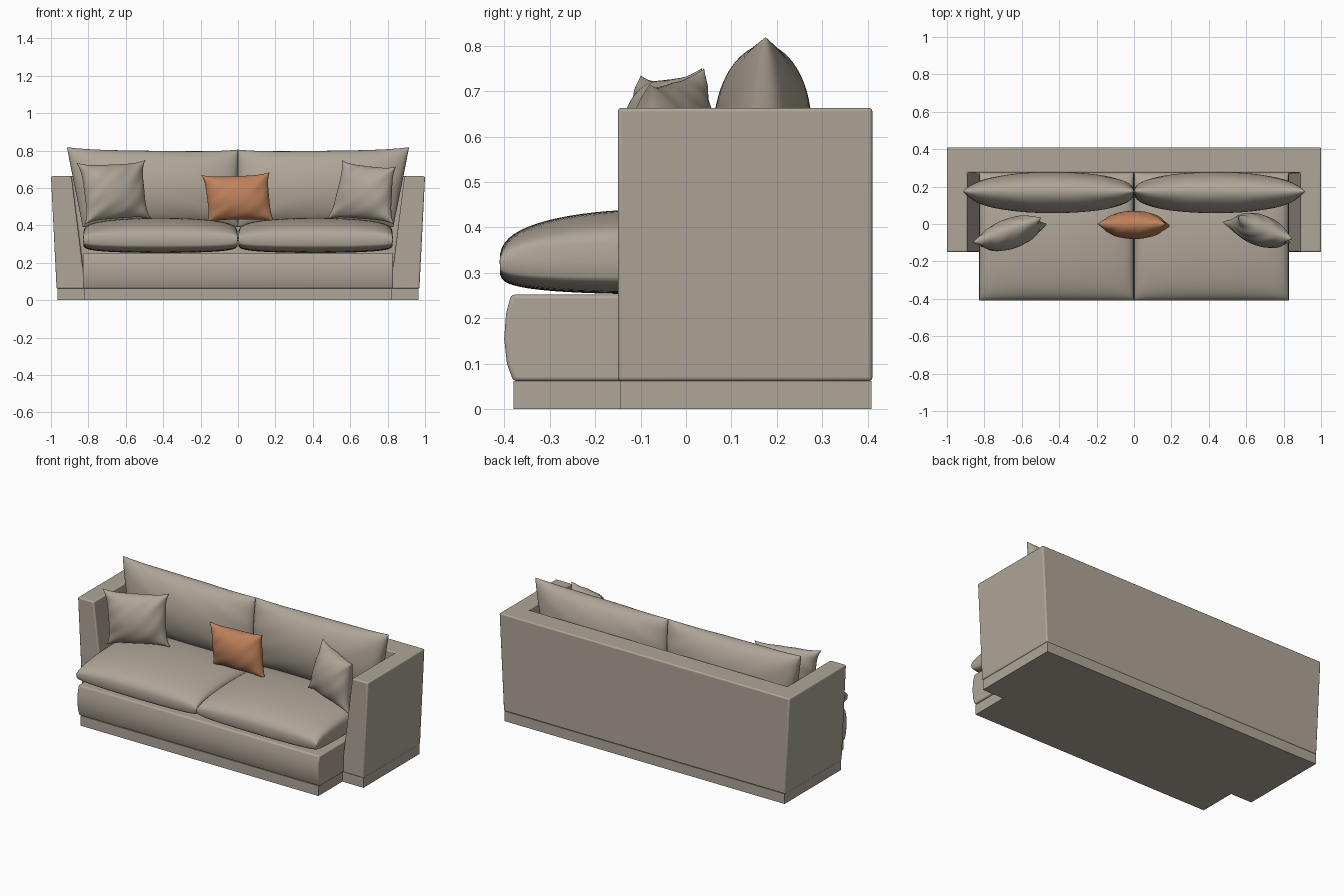
import bpy, bmesh, math
from mathutils import Vector

if "Cube" in bpy.data.objects:
    bpy.data.objects.remove(bpy.data.objects["Cube"])


def material(name, rgb):
    m = bpy.data.materials.new(name)
    m.diffuse_color = (*rgb, 1)
    m.use_nodes = True
    m.node_tree.nodes["Principled BSDF"].inputs["Base Color"].default_value = m.diffuse_color
    return m


FABRIC = material("taupe fabric", (0.43, 0.38, 0.315))
ORANGE = material("burnt orange fabric", (0.52, 0.22, 0.105))


def finish(bm, name, mat, bevel=0.0, mirror=False, angle=40):
    bmesh.ops.remove_doubles(bm, verts=bm.verts, dist=1e-5)
    bmesh.ops.recalc_face_normals(bm, faces=bm.faces)
    me = bpy.data.meshes.new(name)
    bm.to_mesh(me)
    bm.free()
    me.materials.append(mat)
    ob = bpy.data.objects.new(name, me)
    bpy.context.collection.objects.link(ob)
    if bevel:
        b = ob.modifiers.new("bevel", 'BEVEL')
        b.width, b.segments, b.limit_method = bevel, 3, 'ANGLE'
        b.angle_limit = math.radians(40)
    if mirror:
        ob.modifiers.new("mirror", 'MIRROR').use_mirror_merge = False
    bpy.ops.object.select_all(action='DESELECT')
    ob.select_set(True)
    bpy.context.view_layer.objects.active = ob
    bpy.ops.object.shade_smooth_by_angle(angle=math.radians(angle))
    return ob


def loft(name, lower, upper, mat, bevel=0.0):
    """Prism between two matching outlines of 3D points."""
    bm = bmesh.new()
    a = [bm.verts.new(p) for p in lower]
    b = [bm.verts.new(p) for p in upper]
    n = len(a)
    bm.faces.new(a[::-1])
    bm.faces.new(b)
    for i in range(n):
        j = (i + 1) % n
        bm.faces.new((a[i], a[j], b[j], b[i]))
    return finish(bm, name, mat, bevel)


def pillow(name, corners, front, back, mat, exps=(0.5, 0.5), back_exp=None,
           pinch=(0, 0), crease=0.0, mirror=False, n=36):
    """Stuffed cushion on four corners (bl, br, tr, tl), swollen to both sides."""
    bl, br, tr, tl = map(Vector, corners)
    normal = (br - bl).cross(tl - bl).normalized()
    bm = bmesh.new()
    for depth, (eu, ev) in ((front, exps), (-back, back_exp or exps)):
        rows = []
        for j in range(n + 1):
            row = []
            for i in range(n + 1):
                u = math.sin(math.pi * (i / n - 0.5))
                v = math.sin(math.pi * (j / n - 0.5))
                pu = u * (1 - pinch[0] * (1 - v ** 4))
                pv = v * (1 - pinch[1] * (1 - u ** 4))
                s, t = (pu + 1) / 2, (pv + 1) / 2
                p = (bl * (1 - s) + br * s) * (1 - t) + (tl * (1 - s) + tr * s) * t
                h = max(0, 1 - u * u) ** eu * max(0, 1 - v * v) ** ev
                # soft folds running in from the corners
                h *= 1 + crease * math.sin(9 * (u - v) + 2 * u * v) * (u * u + v * v) / 2
                row.append(bm.verts.new(p + normal * depth * h))
            rows.append(row)
        for j in range(n):
            for i in range(n):
                bm.faces.new((rows[j][i], rows[j][i + 1], rows[j + 1][i + 1], rows[j + 1][i]))
    return finish(bm, name, mat, mirror=mirror, angle=70)


# T-shaped plinth
plan = [(-0.82, -0.38), (0.82, -0.38), (0.82, -0.145), (0.965, -0.145),
        (0.965, 0.408), (-0.965, 0.408), (-0.965, -0.145), (-0.82, -0.145)]
loft("plinth", [(x, y, 0) for x, y in plan], [(x, y, 0.062) for x, y in plan], FABRIC)


# One-piece back and flared arms
def shell(outer, inner, z):
    return [(x, y, z) for x, y in (
        (-outer, -0.15), (-inner, -0.15), (-inner, 0.275), (inner, 0.275),
        (inner, -0.15), (outer, -0.15), (outer, 0.41), (-outer, 0.41))]


loft("arms_and_back", shell(0.97, 0.815, 0.062), shell(1.0, 0.89, 0.663), FABRIC, 0.008)

# Upholstered seat base with a bowed front
prof = [(-0.38, 0.062), (-0.394, 0.10), (-0.40, 0.155), (-0.396, 0.21),
        (-0.385, 0.252), (0.30, 0.252), (0.30, 0.062)]
loft("seat_base", [(-0.83, y, z) for y, z in prof], [(0.83, y, z) for y, z in prof], FABRIC, 0.008)

# Pair of seat cushions, crowned on top and flat underneath
z = 0.325
pillow("seat_cushions", [(0.001, -0.41, z), (0.828, -0.41, z), (0.828, 0.275, z), (0.001, 0.275, z)],
       0.115, 0.072, FABRIC, exps=(0.2, 0.37), back_exp=(0.15, 0.18), mirror=True)

# Pair of back cushions
y = 0.165
pillow("back_cushions", [(0, y, 0.39), (0.83, y, 0.39), (0.915, y + 0.01, 0.818), (0, y + 0.01, 0.805)],
       0.112, 0.108, FABRIC, exps=(0.4, 0.5), pinch=(0, 0.06), crease=0.04, mirror=True)

# Scatter pillows leaning in the corners
pillow("left_pillow", [(-0.82, -0.12, 0.405), (-0.465, 0.0, 0.435), (-0.495, 0.035, 0.75), (-0.865, -0.10, 0.735)],
       0.085, 0.075, FABRIC, exps=(0.5, 0.5), pinch=(0.13, 0.11), crease=0.12)
pillow("right_pillow", [(0.475, 0.01, 0.435), (0.835, -0.10, 0.405), (0.845, -0.08, 0.715), (0.555, 0.04, 0.75)],
       0.085, 0.08, FABRIC, exps=(0.5, 0.5), pinch=(0.12, 0.11), crease=0.12)

# Orange lumbar pillow
pillow("centre_pillow", [(-0.165, -0.01, 0.415), (0.195, -0.01, 0.42), (0.17, 0.0, 0.685), (-0.197, 0.0, 0.67)],
       0.075, 0.075, ORANGE, exps=(0.5, 0.5), pinch=(0.09, 0.11), crease=0.10)
